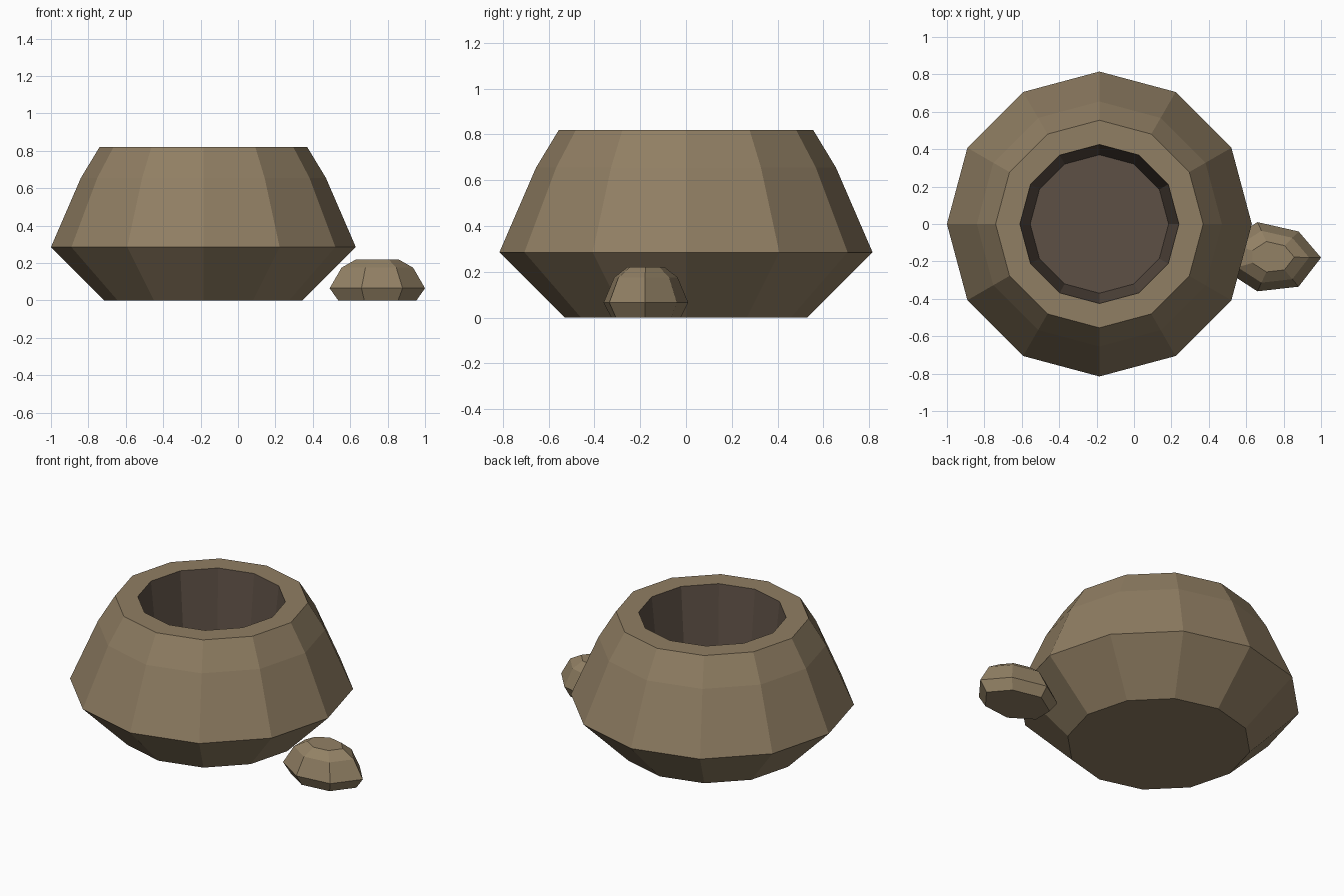
import bpy, bmesh
from math import cos, sin, tau

if "Cube" in bpy.data.objects:
    bpy.data.objects.remove(bpy.data.objects["Cube"])


def material(name, rgb):
    m = bpy.data.materials.new(name)
    m.diffuse_color = (*rgb, 1)
    m.use_nodes = True
    m.node_tree.nodes["Principled BSDF"].inputs["Base Color"].default_value = m.diffuse_color
    return m


def loft(name, rings, mats, inner_from=None):
    """Skin a stack of equal-length point rings and cap both ends."""
    bm = bmesh.new()
    loops = [[bm.verts.new(p) for p in ring] for ring in rings]
    n = len(loops[0])
    for k, (a, b) in enumerate(zip(loops, loops[1:])):
        for i in range(n):
            j = (i + 1) % n
            f = bm.faces.new((a[i], a[j], b[j], b[i]))
            f.material_index = int(inner_from is not None and k >= inner_from)
    bm.faces.new(loops[0][::-1])
    cap = bm.faces.new(loops[-1])
    cap.material_index = int(inner_from is not None)
    bmesh.ops.recalc_face_normals(bm, faces=bm.faces[:])
    mesh = bpy.data.meshes.new(name)
    bm.to_mesh(mesh)
    bm.free()
    for m in mats:
        mesh.materials.append(m)
    ob = bpy.data.objects.new(name, mesh)
    bpy.context.collection.objects.link(ob)
    return ob


clay = material("clay", (0.28, 0.21, 0.125))
inside = material("dark_inside", (0.11, 0.08, 0.06))
rock = material("rock", (0.29, 0.22, 0.13))

# Twelve-sided hollow pot: outer wall, flat rim, inner wall and floor
profile = [(0.53, 0), (0.815, 0.285), (0.655, 0.655), (0.555, 0.82),
           (0.425, 0.82), (0.37, 0.30)]
loft("pot", [[(-0.185 + r * cos(i * tau / 12), r * sin(i * tau / 12), z)
              for i in range(12)] for r, z in profile],
     [clay, inside], inner_from=4)

# Seven-sided faceted stone lying beside the pot
outline = [(0.255, -0.005), (0.135, 0.135), (-0.085, 0.185), (-0.255, 0.075),
           (-0.255, -0.075), (-0.085, -0.185), (0.135, -0.16)]
levels = [(0.82, 0), (1, 0.065), (0.75, 0.175), (0.44, 0.22)]
loft("stone", [[(0.745 + x * s, -0.175 + y * s, z) for x, y in outline]
               for s, z in levels], [rock])
